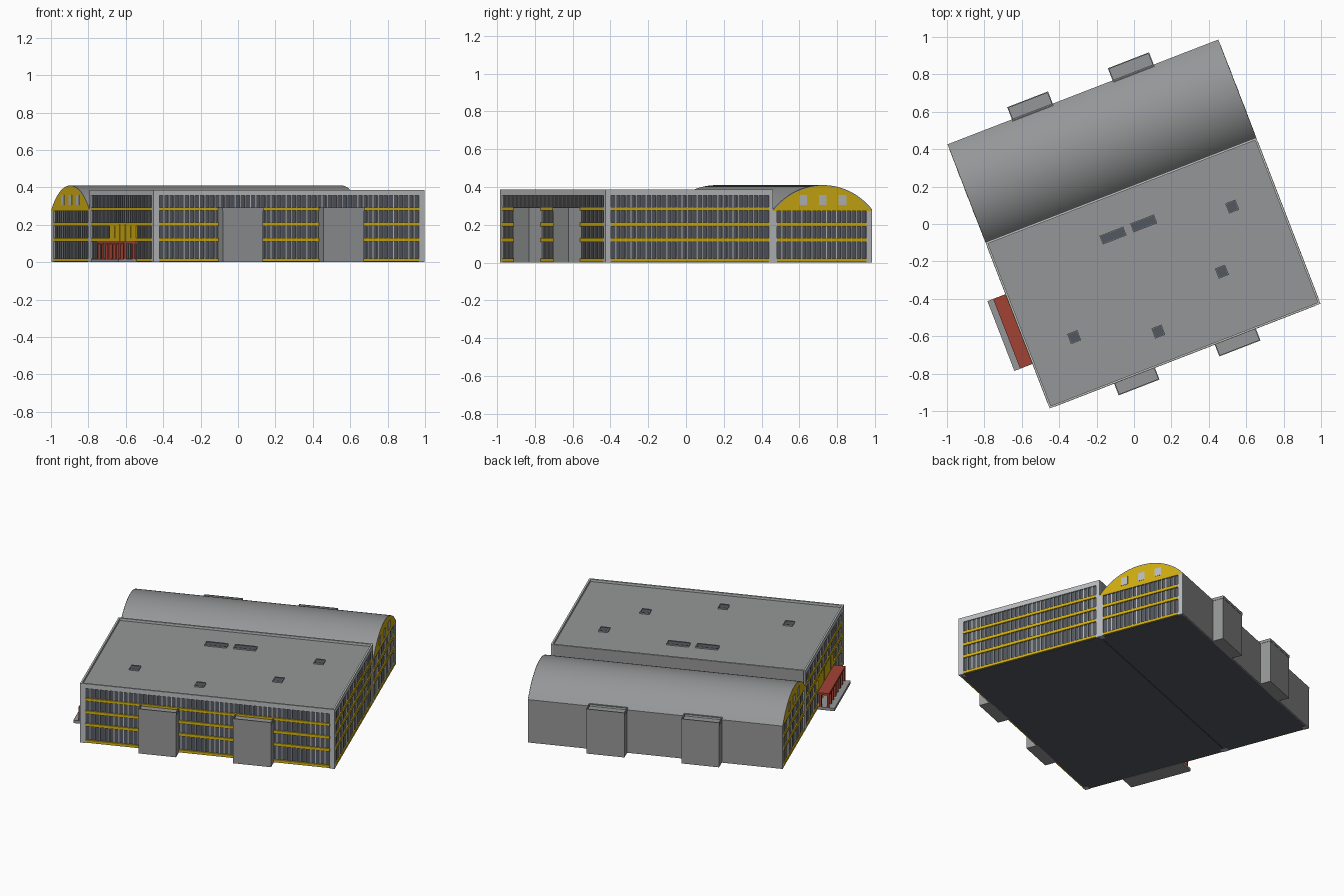
import bpy, bmesh, math
from mathutils import Matrix

if "Cube" in bpy.data.objects:
    bpy.data.objects.remove(bpy.data.objects["Cube"], do_unlink=True)

TURN = math.radians(21.15)      # whole building is turned on the plot
U, V = 0.776, 0.757             # half width, half depth in building axes
SPLIT = 0.195                   # line between flat-roofed block and vaulted hall
INSET = 0.008                   # glazing recess
EAVES, TOP, DECK, APEX = 0.28, 0.387, 0.372, 0.41
BANDS = [(0.003, 0.02), (0.11, 0.129), (0.192, 0.211), (0.275, 0.293)]


def material(name, rgb):
    m = bpy.data.materials.new(name)
    m.use_nodes = True
    m.diffuse_color = (*rgb, 1)
    m.node_tree.nodes["Principled BSDF"].inputs["Base Color"].default_value = (*rgb, 1)
    return m


GREY = material("concrete grey", (0.30, 0.305, 0.31))
LIGHT = material("light grey", (0.50, 0.51, 0.52))
GLASS = material("dark glass", (0.085, 0.095, 0.115))
YELLOW = material("yellow", (0.64, 0.43, 0.006))
RED = material("brick red", (0.36, 0.055, 0.033))


def finish(name, bm, mats):
    me = bpy.data.meshes.new(name)
    bm.to_mesh(me)
    bm.free()
    for m in mats:
        me.materials.append(m)
    ob = bpy.data.objects.new(name, me)
    ob.rotation_euler.z = TURN
    bpy.context.collection.objects.link(ob)
    return ob


def part(name, mat, boxes):
    """One object from boxes given as (u0, u1, v0, v1, z0, z1)."""
    bm = bmesh.new()
    for a, b, c, d, e, f in boxes:
        mx = Matrix.Translation(((a + b) / 2, (c + d) / 2, (e + f) / 2))
        mx = mx @ Matrix.Diagonal((abs(b - a), abs(d - c), abs(f - e), 1))
        bmesh.ops.create_cube(bm, size=1, matrix=mx)
    return finish(name, bm, [mat])


def on_wall(side, s0, s1, z0, z1, d0, d1):
    """Box on a wall: s runs along it, d is the distance out of it."""
    if side == "front":
        return (s0, s1, -V - d1, -V - d0, z0, z1)
    k = 1 if side == "right" else -1
    return (k * (U + d0), k * (U + d1), s0, s1, z0, z1)


def ring(u0, u1, v0, v1, z0, z1, t):
    return [(u0, u1, v0, v0 + t, z0, z1), (u0, u1, v1 - t, v1, z0, z1),
            (u0, u0 + t, v0 + t, v1 - t, z0, z1), (u1 - t, u1, v0 + t, v1 - t, z0, z1)]


def facade(name, side, s0, s1, z1, bands):
    """Yellow floor bands and vertical mullions over the glazed core."""
    part(name + "_floor_bands", YELLOW,
         [on_wall(side, s0, s1, a, b, -INSET, 0.001) for a, b in bands])
    n = round((s1 - s0) / 0.029)
    step = (s1 - s0) / n
    for label, mat, start, w in (("_mullions", LIGHT, 2, 0.0022), ("_columns", GREY, 1, 0.0035)):
        part(name + label, mat,
             [on_wall(side, s0 + i * step - w, s0 + i * step + w, 0.004, z1, -INSET, -0.003)
              for i in range(start, n, 2)])


# Glazed cores of both blocks
part("main_block_core", GLASS, [(-U + INSET, U - INSET, -V + INSET, SPLIT - 0.002, 0, DECK - 0.006)])
part("hall_core", GLASS, [(-U + INSET, U - INSET, SPLIT + 0.002, V - INSET, 0, EAVES)])

# Facades
facade("front", "front", -U + 0.03, U - 0.03, 0.356, BANDS)
for side in ("left", "right"):
    facade(side + "_main", side, -V + 0.03, SPLIT - 0.024, 0.356, BANDS)
    facade(side + "_hall", side, SPLIT + 0.022, V - 0.032, EAVES, BANDS[:3])

# Corner pillars
pillars = []
for k in (-1, 1):
    a, b = sorted((k * U, k * (U - 0.032)))
    pillars += [(a, b, -V, -V + 0.032, 0, 0.36), (a, b, SPLIT - 0.024, SPLIT, 0, 0.36),
                (a, b, SPLIT, SPLIT + 0.022, 0, EAVES), (a, b, V - 0.032, V - 0.001, 0, EAVES)]
part("corner_pillars", LIGHT, pillars)

# Flat roof with parapet, and the plain rear walls
part("flat_roof", GREY, [(-U + 0.005, U - 0.005, -V + 0.005, SPLIT - 0.005, 0.36, DECK)])
part("parapet", LIGHT, ring(-U, U, -V, SPLIT, 0.356, TOP, 0.011))
part("main_rear_wall", GREY, [(-U + 0.01, U - 0.01, SPLIT - 0.003, SPLIT + 0.001, 0.2, TOP - 0.001)])
part("hall_rear_wall", GREY, [(-U + 0.002, U - 0.002, V - INSET - 0.002, V, 0, EAVES)])

# Vaulted hall roof with yellow gable ends
chord, rise = (V - SPLIT) / 2, APEX - EAVES
radius = (chord ** 2 + rise ** 2) / (2 * rise)
half = math.asin(chord / radius)
mid = (V + SPLIT) / 2
bm = bmesh.new()
arc = [(mid + radius * math.sin(t), APEX - radius + radius * math.cos(t))
       for t in (half * (i / 16 - 1) for i in range(33))]
profile = [bm.verts.new((-U, v, z)) for v, z in [(SPLIT, 0.274)] + arc + [(V, 0.274)]]
face = bm.faces.new(profile)
ext = bmesh.ops.extrude_face_region(bm, geom=[face])
bmesh.ops.translate(bm, vec=(2 * U, 0, 0),
                    verts=[g for g in ext["geom"] if isinstance(g, bmesh.types.BMVert)])
bmesh.ops.recalc_face_normals(bm, faces=bm.faces)
bm.normal_update()
for f in bm.faces:
    f.material_index = 1 if abs(f.normal.x) > 0.9 else 0
vault = finish("vaulted_roof", bm, [GREY, YELLOW])
bpy.context.view_layer.objects.active = vault
vault.select_set(True)
bpy.ops.object.shade_smooth_by_angle(angle=math.radians(30))
vault.select_set(False)

# Thin grey edge strip along both gable arches
strips = bmesh.new()
for k in (-1, 1):
    rows = []
    for v, z in arc:
        dv, dz = v - mid, z - (APEX - radius)
        rows.append([strips.verts.new((k * (U + 0.0015), mid + dv * s, APEX - radius + dz * s))
                     for s in (1, 1 - 0.005 / radius)])
    for p, q in zip(rows, rows[1:]):
        loop = (p[0], p[1], q[1], q[0])
        strips.faces.new(loop if k < 0 else loop[::-1])
finish("gable_edges", strips, [GREY])

# Three small windows in each gable
part("gable_windows", LIGHT,
     [on_wall(side, mid + o - 0.022, mid + o + 0.022, 0.305, 0.358, -0.002, 0.002)
      for side in ("left", "right") for o in (-0.112, 0, 0.112)])

# Projecting stair towers, two at the front and two at the rear
towers, rims = [], []
for a, b in ((-0.405, -0.175), (0.172, 0.404)):
    for v0, v1 in ((-0.823, -V + 0.01), (V - 0.01, 0.825)):
        towers.append((a, b, v0, v1, 0, 0.28))
        rims += ring(a - 0.002, b + 0.002, v0 - 0.002, v1 + 0.002, 0.274, 0.292, 0.006)
part("stair_towers", GREY, towers)
part("stair_tower_rims", GREY, rims)

# Roof hatches and skylights, placed in plan and turned into building axes
unturn = Matrix.Rotation(-TURN, 2)


def roof_lights(name, spots, w, d):
    glass, frame = [], []
    for spot in spots:
        u, v = unturn @ Matrix(((spot[0], 0), (spot[1], 0))).col[0]
        glass.append((u - w, u + w, v - d, v + d, DECK - 0.002, DECK + 0.006))
        frame += ring(u - w - 0.004, u + w + 0.004, v - d - 0.004, v + d + 0.004,
                      DECK - 0.002, DECK + 0.009, 0.004)
    part(name, GLASS, glass)
    part(name + "_frames", GREY, frame)


roof_lights("roof_hatches", [(-0.32, -0.605), (0.13, -0.575), (0.47, -0.255), (0.525, 0.093)], 0.025, 0.025)
roof_lights("skylights", [(-0.112, -0.062), (0.052, 0.003)], 0.064, 0.021)

# Entrance on the left wall: step, red canopy on posts, yellow panels above
C0, C1 = -0.502, -0.102
part("entrance_step", GREY, [(-0.88, -U + 0.005, C0, C1, 0, 0.018)])
part("entrance_canopy", RED, [(-0.847, -U + 0.002, C0, C1, 0.097, 0.11)])
posts = []
for i in range(8):
    v = C0 + (C1 - C0 - 0.014) * i / 7
    posts.append((-0.847, -0.833, v, v + 0.014, 0.018, 0.098))
for v in (C0, C1 - 0.012):
    posts.append((-0.80, -0.786, v, v + 0.012, 0.018, 0.098))
part("canopy_posts", RED, posts)
panels = 5
w = (C1 - C0) / panels
part("entrance_panels", YELLOW,
     [on_wall("left", C0 + i * w + 0.004, C0 + (i + 1) * w - 0.004, 0.112, 0.2, -INSET, 0.002)
      for i in range(panels)])
